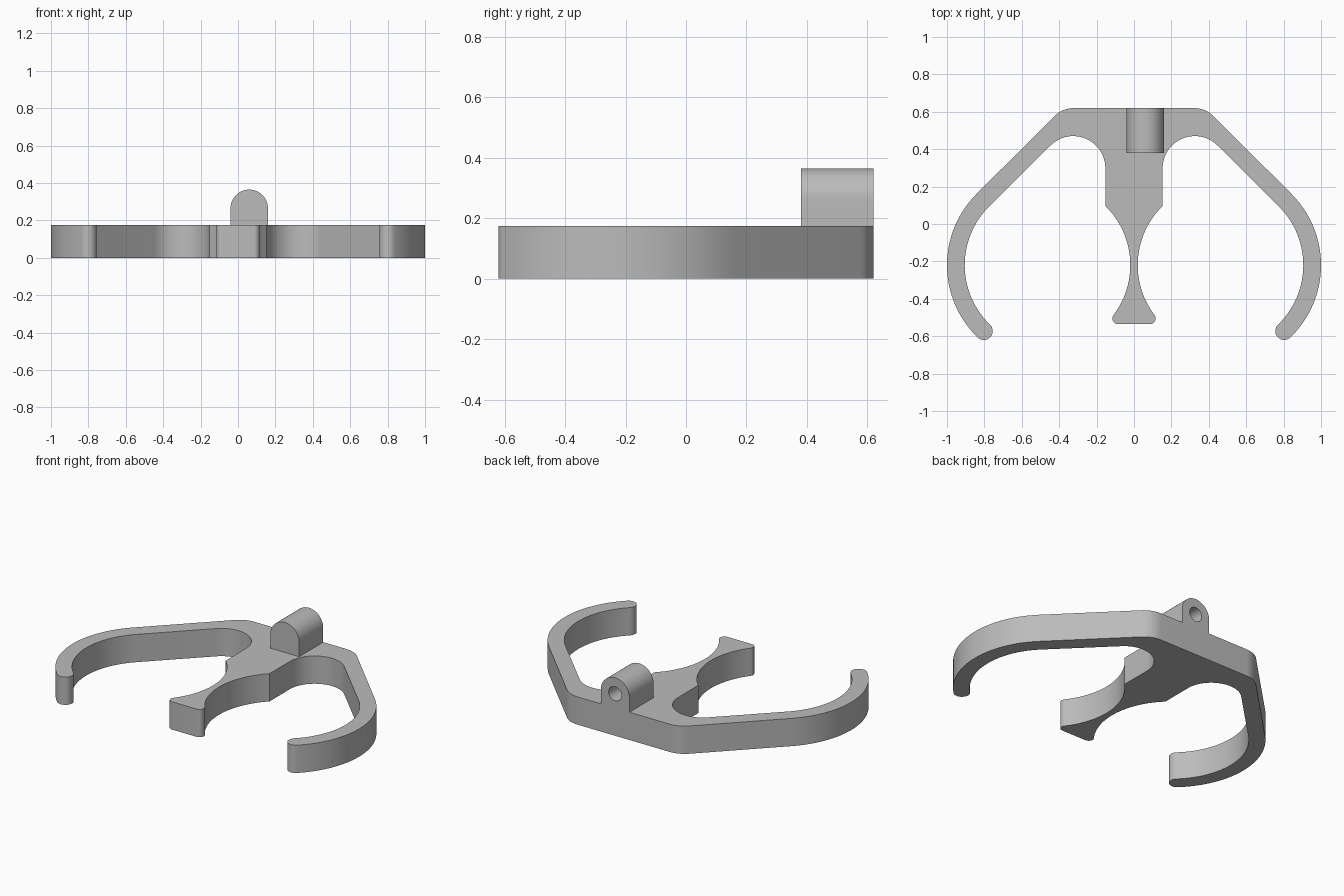
import bpy, bmesh
from math import cos, sin, radians

cube = bpy.data.objects.get("Cube")
if cube:
    bpy.data.objects.remove(cube, do_unlink=True)

grey = bpy.data.materials.new("plain grey")
grey.use_nodes = True
colour = (0.5, 0.5, 0.5, 1)
grey.diffuse_color = colour
grey.node_tree.nodes["Principled BSDF"].inputs["Base Color"].default_value = colour


def arc(cx, cy, r, start, end, steps):
    """Points along an arc, angles in degrees."""
    angles = [radians(start + (end - start) * i / steps) for i in range(steps + 1)]
    return [(cx + r * cos(a), cy + r * sin(a)) for a in angles]


def extrude(name, points, offset):
    """Solid made by extruding a closed 3D outline."""
    bm = bmesh.new()
    face = bm.faces.new([bm.verts.new(p) for p in points])
    result = bmesh.ops.extrude_face_region(bm, geom=[face], use_keep_orig=True)
    moved = [v for v in result["geom"] if isinstance(v, bmesh.types.BMVert)]
    bmesh.ops.translate(bm, verts=moved, vec=offset)
    bmesh.ops.recalc_face_normals(bm, faces=bm.faces)
    mesh = bpy.data.meshes.new(name)
    bm.to_mesh(mesh)
    bm.free()
    obj = bpy.data.objects.new(name, mesh)
    bpy.context.collection.objects.link(obj)
    mesh.materials.append(grey)
    return obj


def smooth(obj):
    bpy.ops.object.select_all(action="DESELECT")
    obj.select_set(True)
    bpy.context.view_layer.objects.active = obj
    bpy.ops.object.shade_smooth_by_angle(angle=radians(30))


# Flat clip body: left half outline, both claw faces share one ring centre
THICK = 0.175
RX, RY = 0.4625, -0.22
R_IN, R_OUT = 0.4425, 0.5375
R_MID, R_TIP = (R_IN + R_OUT) / 2, (R_OUT - R_IN) / 2
TIP = -46
tip_x = RX + R_MID * cos(radians(TIP))
tip_y = RY + R_MID * sin(radians(TIP))

half = arc(0.32, 0.47, 0.15, 90, 45, 10)                  # shoulder
half += arc(RX, RY, R_OUT, 45, TIP, 32)                   # outer claw
half += arc(tip_x, tip_y, R_TIP, TIP, TIP - 180, 16)[1:]  # rounded tip
half += arc(RX, RY, R_IN, TIP, 45, 32)[1:]                # inner claw
half += arc(0.325, 0.298, 0.172, 45, 180, 28)             # pocket
half += arc(RX, RY, R_IN, 134.4, 217.1, 32)               # waist of stem
half += arc(0.0857, -0.505, 0.03, 37.1, -90, 10)[1:]      # foot corner
outline = half + [(-x, y) for x, y in reversed(half)]
body = extrude("clip_body", [(x, y, 0) for x, y in outline], (0, 0, THICK))
smooth(body)

# Round-topped lug at the back edge
LX, LZ, LR = 0.06, 0.265, 0.1
BACK, LENGTH = 0.62, 0.24
profile = [(LX - LR, THICK), (LX + LR, THICK)] + arc(LX, LZ, LR, 0, 180, 32)
lug = extrude("lug", [(x, BACK, z) for x, z in profile], (0, -LENGTH, 0))

# Blind hole bored into the back of the lug
circle = arc(LX, LZ, 0.045, 0, 360, 32)[:-1]
cutter = extrude("hole_cutter", [(x, BACK + 0.05, z) for x, z in circle], (0, -0.25, 0))
cutter.hide_render = True
cutter.hide_viewport = True
bore = lug.modifiers.new("bore", "BOOLEAN")
bore.operation = "DIFFERENCE"
bore.solver = "EXACT"
bore.object = cutter
bpy.context.view_layer.objects.active = lug
bpy.ops.object.modifier_apply(modifier=bore.name)
bpy.data.objects.remove(cutter, do_unlink=True)
smooth(lug)
